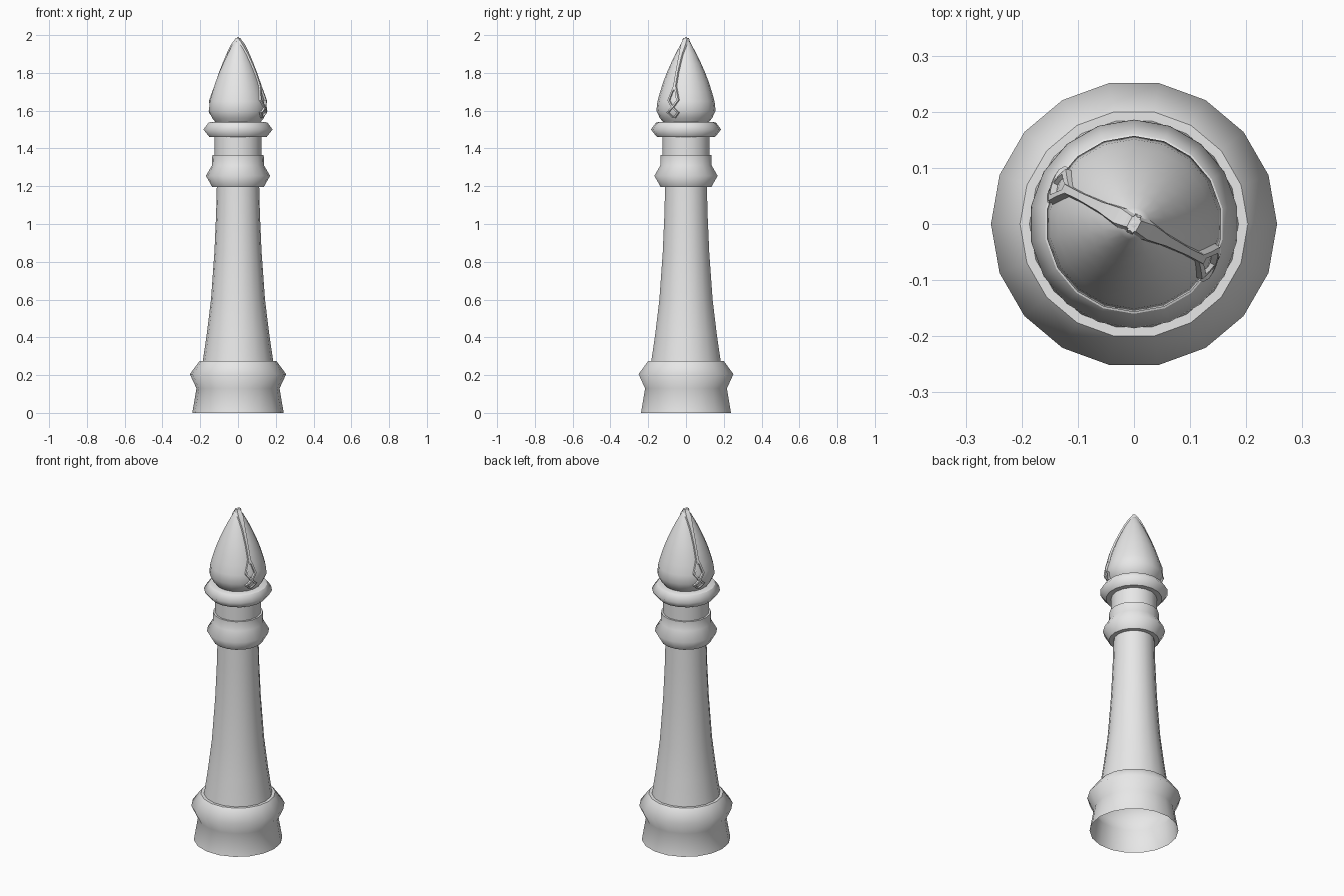
import bpy, bmesh, math
from mathutils import Vector

if "Cube" in bpy.data.objects:
    bpy.data.objects.remove(bpy.data.objects["Cube"])

SIDES = 18
stone = bpy.data.materials.new("light_grey")
stone.diffuse_color = (0.8, 0.8, 0.8, 1)
stone.use_nodes = True
stone.node_tree.nodes["Principled BSDF"].inputs["Base Color"].default_value = stone.diffuse_color


def finish(name, bm, smooth):
    mesh = bpy.data.meshes.new(name)
    for f in bm.faces:
        f.smooth = smooth
    bm.to_mesh(mesh)
    bm.free()
    mesh.materials.append(stone)
    ob = bpy.data.objects.new(name, mesh)
    bpy.context.collection.objects.link(ob)
    return ob


def lathe(name, chains, turn=0.0):
    """Spin (radius, height) chains; creases fall between separate chains."""
    bm = bmesh.new()
    for chain in chains:
        rings = []
        for r, z in chain:
            if r == 0:
                rings.append([bm.verts.new((0, 0, z))] * SIDES)
            else:
                rings.append([bm.verts.new((r * math.cos(a), r * math.sin(a), z))
                              for a in (turn + 2 * math.pi * i / SIDES for i in range(SIDES))])
        for lo, hi in zip(rings, rings[1:]):
            for i in range(SIDES):
                j = (i + 1) % SIDES
                quad = [lo[i], lo[j], hi[j], hi[i]]
                bm.faces.new(list(dict.fromkeys(quad)))
    return finish(name, bm, True)


# Hollow base, open underneath
lathe("base", [[(.242, 0), (.22, .13), (.255, .205), (.203, .275)],
               [(.203, .275), (.18, .275)]])
# Tapering shaft
lathe("shaft", [[(.187, .27), (.165, .42), (.143, .6), (.125, .85), (.116, 1.05), (.112, 1.21)]])
# Lower collar with its upright lip
lathe("lower_collar", [[(.10, 1.197), (.137, 1.197)],
                       [(.137, 1.197), (.17, 1.255), (.138, 1.31), (.136, 1.365)],
                       [(.136, 1.365), (.115, 1.365)]])
lathe("neck", [[(.125, 1.36), (.125, 1.465)]])
# Upper collar
half = math.pi / SIDES
lathe("upper_collar", [[(.12, 1.46), (.153, 1.46)],
                       [(.153, 1.46), (.186, 1.5), (.16, 1.535)],
                       [(.16, 1.535), (.148, 1.54), (.10, 1.54)]], half)
# Pointed bud
bud = [(.118, 1.535), (.138, 1.56), (.157, 1.6), (.151, 1.65), (.137, 1.70),
       (.121, 1.75), (.102, 1.80), (.08, 1.85), (.056, 1.90), (.029, 1.95), (0, 1.993)]
lathe("bud", [bud], half)


def bud_radius(z):
    for (r0, z0), (r1, z1) in zip(bud, bud[1:]):
        if z <= z1:
            return r0 + (r1 - r0) * (z - z0) / (z1 - z0)
    return 0


def on_bud(u, z, lift, heading):
    """Point at sideways offset u and height z, raised above the bud."""
    r = bud_radius(z)
    out = math.sqrt(max(r * r - u * u, 0)) + lift
    c, s = math.cos(heading), math.sin(heading)
    return Vector((out * c - u * s, out * s + u * c, z))


def strap(bm, path, heading, lift=.009):
    """Raised band along (sideways, height, half width) points."""
    rows = []
    for (u0, z0, w0), (u1, z1, w1) in zip(path, path[1:]):
        for k in range(3):
            t = k / 3
            rows.append((u0 + (u1 - u0) * t, z0 + (z1 - z0) * t, w0 + (w1 - w0) * t))
    rows.append(path[-1])
    sections = []
    for u, z, w in rows:
        sections.append([bm.verts.new(on_bud(u + d, z, h, heading))
                         for d, h in ((-w * 1.2, -.006), (-w * .8, lift), (w * .8, lift), (w * 1.2, -.006))])
    for a, b in zip(sections, sections[1:]):
        for i in range(3):
            bm.faces.new((a[i], b[i], b[i + 1], a[i + 1]))
    bm.faces.new(sections[0])
    bm.faces.new(sections[-1][::-1])


# Two opposite bands that fork into interlaced diamonds near the foot
for name, degrees in (("front_band", -27), ("back_band", 153)):
    heading = math.radians(degrees)
    bm = bmesh.new()
    strap(bm, [(0, 1.984, .013), (0, 1.95, .018), (0, 1.89, .011), (0, 1.80, .008), (0, 1.71, .009)], heading)
    for s in (-1, 1):
        strap(bm, [(.003 * s, 1.73, .006), (.027 * s, 1.655, .007), (0, 1.617, .007),
                   (-.03 * s, 1.59, .007), (0, 1.56, .007)], heading, .008 + .001 * s)
    bmesh.ops.recalc_face_normals(bm, faces=bm.faces)
    finish(name, bm, False)
